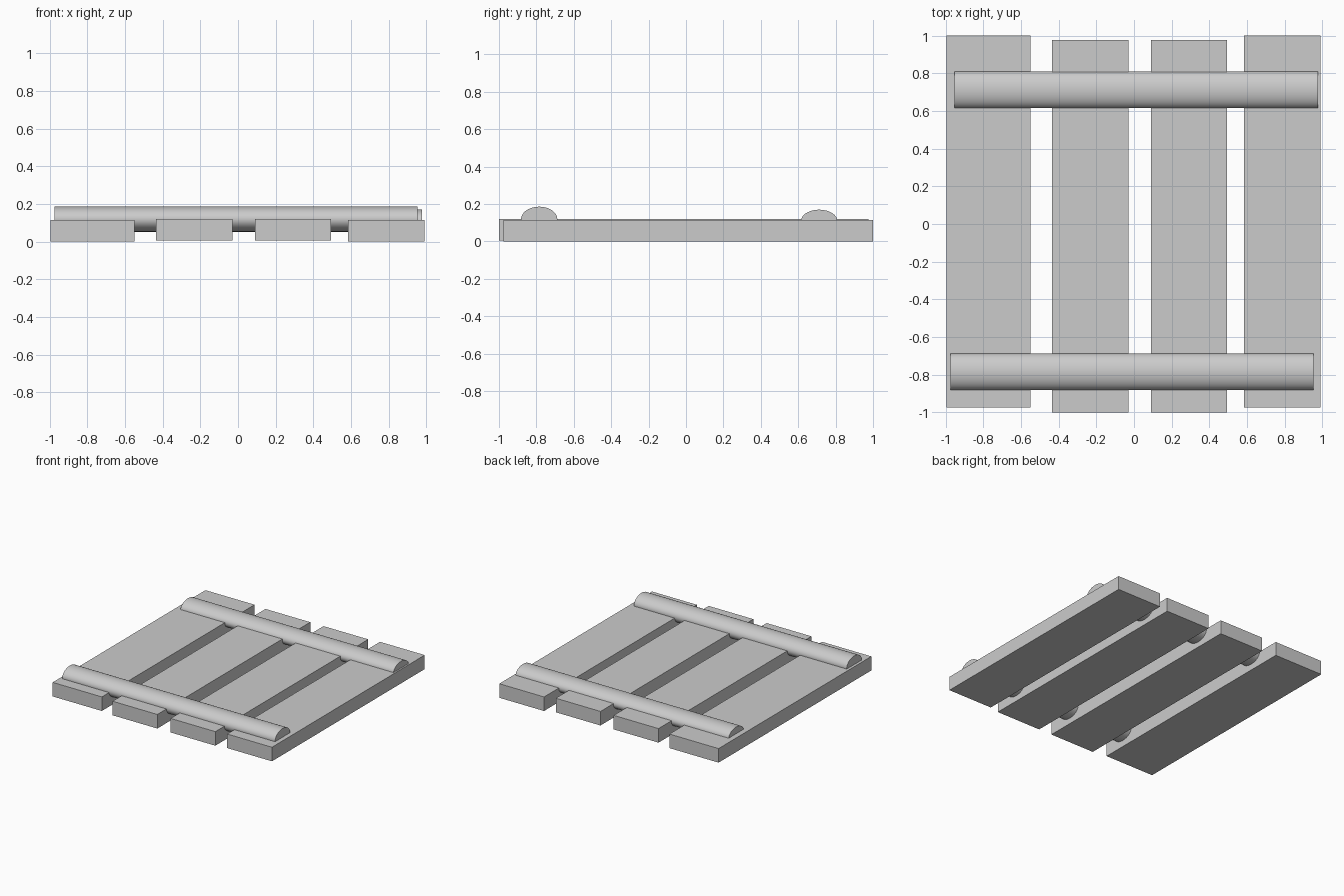
import bpy

if "Cube" in bpy.data.objects:
    bpy.data.objects.remove(bpy.data.objects["Cube"])


def plank(name, x0, x1, y0, y1, z0, z1):
    bpy.ops.mesh.primitive_cube_add(
        size=1, location=((x0 + x1) / 2, (y0 + y1) / 2, (z0 + z1) / 2))
    ob = bpy.context.object
    ob.name = name
    ob.scale = (x1 - x0, y1 - y0, z1 - z0)
    bpy.ops.object.transform_apply(location=False, rotation=False, scale=True)


def crossbar(name, x0, x1, y, z, ry, rz):
    # flattened round bar lying along x
    bpy.ops.mesh.primitive_cylinder_add(
        vertices=48, radius=1, depth=x1 - x0,
        location=((x0 + x1) / 2, y, z), rotation=(0, 1.5707963, 0))
    ob = bpy.context.object
    ob.name = name
    ob.scale = (rz, ry, 1)
    bpy.ops.object.transform_apply(location=False, rotation=True, scale=True)
    bpy.ops.object.shade_smooth_by_angle()


# four boards, inner pair shifted slightly forward and up
plank("outer_plank_left", -0.995, -0.55, -0.975, 1.0, 0, 0.115)
plank("inner_plank_left", -0.435, -0.03, -1.0, 0.977, 0.005, 0.12)
plank("inner_plank_right", 0.09, 0.495, -1.0, 0.977, 0.005, 0.12)
plank("outer_plank_right", 0.585, 0.99, -0.975, 1.0, 0, 0.115)

# two crossbars sunk halfway into the boards
crossbar("front_crossbar", -0.973, 0.953, -0.785, 0.119, 0.097, 0.067)
crossbar("back_crossbar", -0.952, 0.977, 0.712, 0.110, 0.097, 0.060)
